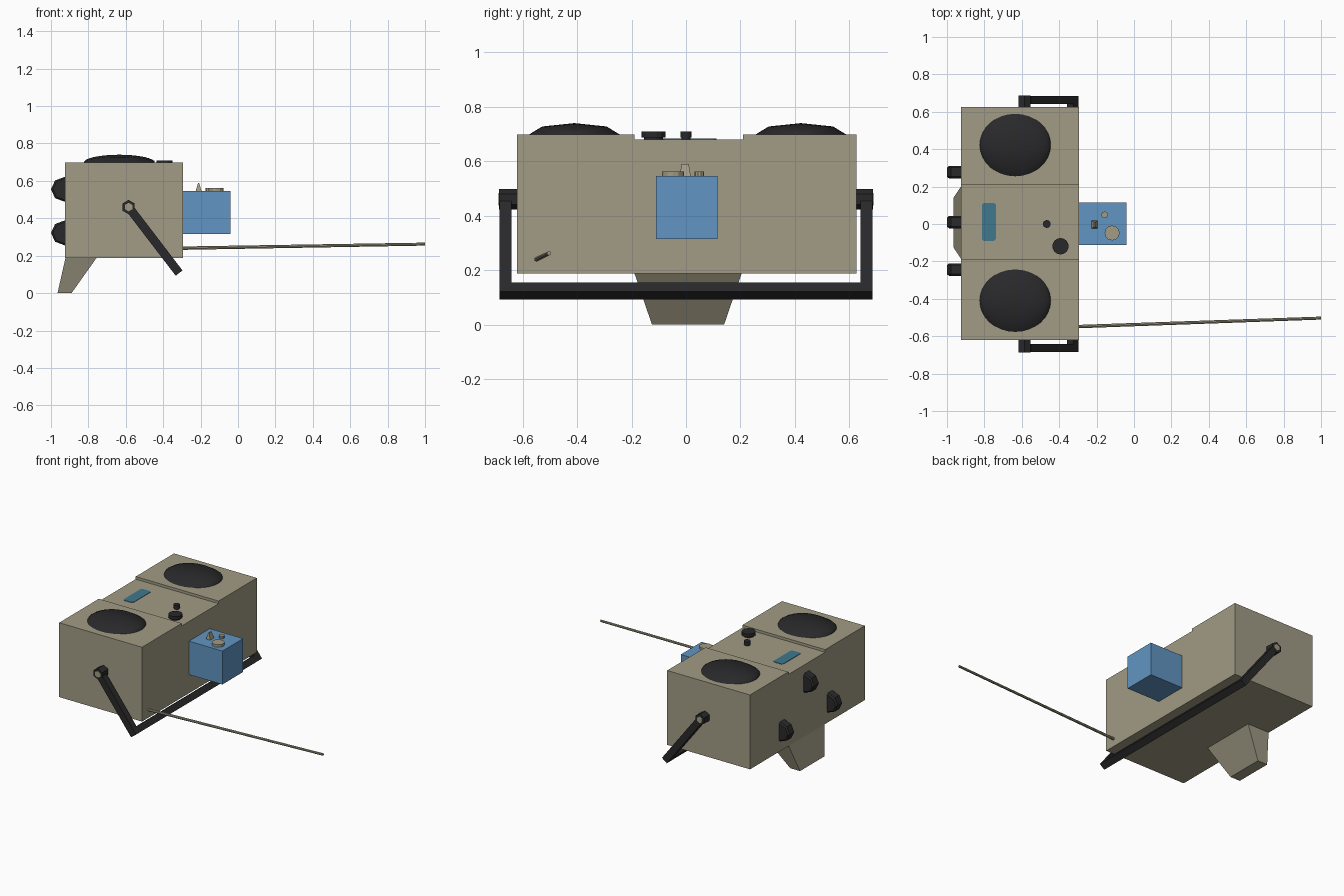
import bpy, bmesh, math
from mathutils import Vector, Matrix

cube = bpy.data.objects.get("Cube")
if cube:
    bpy.data.objects.remove(cube, do_unlink=True)


def material(name, rgb):
    m = bpy.data.materials.new(name)
    m.use_nodes = True
    m.diffuse_color = (*rgb, 1)
    m.node_tree.nodes["Principled BSDF"].inputs["Base Color"].default_value = (*rgb, 1)
    return m


TAN = material("khaki casing", (0.36, 0.33, 0.235))
BLACK = material("black plastic", (0.022, 0.022, 0.024))
BLUE = material("blue box", (0.12, 0.30, 0.54))
SCREEN = material("teal display", (0.05, 0.19, 0.27))


def finish(name, bm, mat, smooth=False):
    bmesh.ops.recalc_face_normals(bm, faces=bm.faces)
    me = bpy.data.meshes.new(name)
    bm.to_mesh(me)
    bm.free()
    me.materials.append(mat)
    ob = bpy.data.objects.new(name, me)
    bpy.context.collection.objects.link(ob)
    if smooth:
        bpy.ops.object.select_all(action="DESELECT")
        ob.select_set(True)
        bpy.context.view_layer.objects.active = ob
        bpy.ops.object.shade_smooth_by_angle(angle=math.radians(30))
    return ob


def loft(name, rings, mat):
    """Join equal-length rings of points and cap both ends."""
    bm = bmesh.new()
    rows = [[bm.verts.new(p) for p in ring] for ring in rings]
    n = len(rows[0])
    for a, b in zip(rows, rows[1:]):
        for i in range(n):
            j = (i + 1) % n
            bm.faces.new((a[i], a[j], b[j], b[i]))
    bm.faces.new(rows[0])
    bm.faces.new(rows[-1])
    return finish(name, bm, mat)


def rect(x0, x1, y0, y1, z):
    return [(x0, y0, z), (x1, y0, z), (x1, y1, z), (x0, y1, z)]


def box(name, x, y, z, mat):
    return loft(name, [rect(*x, *y, z[0]), rect(*x, *y, z[1])], mat)


def rod(name, start, end, r, sides, mat, r2=None):
    """Prism or frustum between two points."""
    a, b = Vector(start), Vector(end)
    bm = bmesh.new()
    turn = (b - a).to_track_quat("Z", "Y").to_matrix().to_4x4()
    bmesh.ops.create_cone(bm, cap_ends=True, segments=sides, radius1=r,
                          radius2=r if r2 is None else r2, depth=(b - a).length,
                          matrix=Matrix.Translation((a + b) / 2) @ turn)
    return finish(name, bm, mat)


# Casing with a lower panel between the two speaker ends
X0, X1, Y0, Y1 = -0.925, -0.295, -0.621, 0.626
P0, P1, BASE, PANEL, TOP = -0.19, 0.21, 0.187, 0.68, 0.698
profile = [(Y0, BASE), (Y1, BASE), (Y1, TOP), (P1, TOP),
           (P1, PANEL), (P0, PANEL), (P0, TOP), (Y0, TOP)]
loft("casing", [[(x, y, z) for y, z in profile] for x in (X0, X1)], TAN)

# Tapered foot
loft("foot", [rect(-0.965, -0.89, -0.125, 0.14, 0),
              rect(-0.922, -0.755, P0, 0.205, 0.19)], TAN)

# Speaker domes, eight-sided about their x axis
for side, y in (("right", -0.41), ("left", 0.422)):
    bm = bmesh.new()
    bmesh.ops.create_uvsphere(bm, u_segments=8, v_segments=16, radius=1)
    bm.transform(Matrix.Translation((-0.635, y, TOP)) @ Matrix.Diagonal((0.19, 0.167, 0.042, 1))
                 @ Matrix.Rotation(math.pi / 2, 4, "Y"))
    finish(side + "_speaker", bm, BLACK, True)

# Half-sunk thumbwheels with softened rims
for i, (y, z) in enumerate(((0.277, 0.322), (0.01, 0.555), (-0.244, 0.322))):
    rings = []
    for dy, s in ((-0.033, 0.86), (-0.024, 1), (0.024, 1), (0.033, 0.86)):
        rings.append([(X0 + 0.075 * s * math.cos(a), y + dy, z + 0.067 * s * math.sin(a))
                      for a in (k * math.pi / 4 for k in range(8))])
    loft(f"thumbwheel_{i + 1}", rings, BLACK)

# Knobs on the top panel: short stem and wider cap
for name, x, y, r in (("large", -0.393, -0.119, 0.044), ("small", -0.466, 0.0, 0.021)):
    rod(name + "_knob_stem", (x, y, PANEL - 0.01), (x, y, 0.69), r * 0.8, 14, BLACK)
    rod(name + "_knob_cap", (x, y, 0.688), (x, y, 0.71), r, 14, BLACK)

# Display plate with clipped corners
c = 0.01
outline = [(-0.813 + c, -0.09), (-0.738 - c, -0.09), (-0.738, -0.09 + c), (-0.738, 0.112 - c),
           (-0.738 - c, 0.112), (-0.813 + c, 0.112), (-0.813, 0.112 - c), (-0.813, -0.09 + c)]
loft("display", [[(x, y, z) for x, y in outline] for z in (PANEL - 0.002, PANEL + 0.003)], SCREEN)

# Swinging carry handle: pivots, arms and crossbar
pivot, tip = Vector((-0.585, 0, 0.46)), Vector((-0.315, 0, 0.107))
along = (tip - pivot).normalized()
across = Vector((-along.z, 0, along.x)) * 0.023


def bar(name, start, end, y0, y1):
    ring = [start - across, start + across, end + across, end - across]
    loft(name, [[p + Vector((0, y, 0)) for p in ring] for y in (y0, y1)], BLACK)


for name, s in (("right", -1), ("left", 1)):
    rod(name + "_pivot", (pivot.x, s * 0.615, pivot.z), (pivot.x, s * 0.686, pivot.z), 0.038, 6, BLACK)
    rod(name + "_pivot_bolt", (pivot.x, s * 0.68, pivot.z), (pivot.x, s * 0.688, pivot.z), 0.023, 6, TAN)
    bar(name + "_handle_arm", pivot + along * 0.025, tip, s * 0.641, s * 0.685)
bar("handle_crossbar", tip - along * 0.043, tip, -0.66, 0.66)

# Side box with its small fittings
LID = 0.545
box("side_box", (X1 - 0.005, -0.041), (-0.111, 0.115), (0.315, LID), BLUE)
rod("large_button", (-0.117, -0.048, LID - 0.005), (-0.117, -0.048, 0.562), 0.04, 12, TAN)
rod("small_button", (-0.157, 0.049, LID - 0.005), (-0.157, 0.049, 0.562), 0.018, 10, TAN)
loft("switch", [rect(-0.227, -0.194, -0.024, 0.018, LID - 0.002),
                rect(-0.213, -0.208, -0.016, 0.01, 0.59)], TAN)

# Antenna
rod("antenna", (X1 - 0.02, -0.549, 0.24), (1.0, -0.503, 0.262), 0.009, 8, TAN, 0.008)
